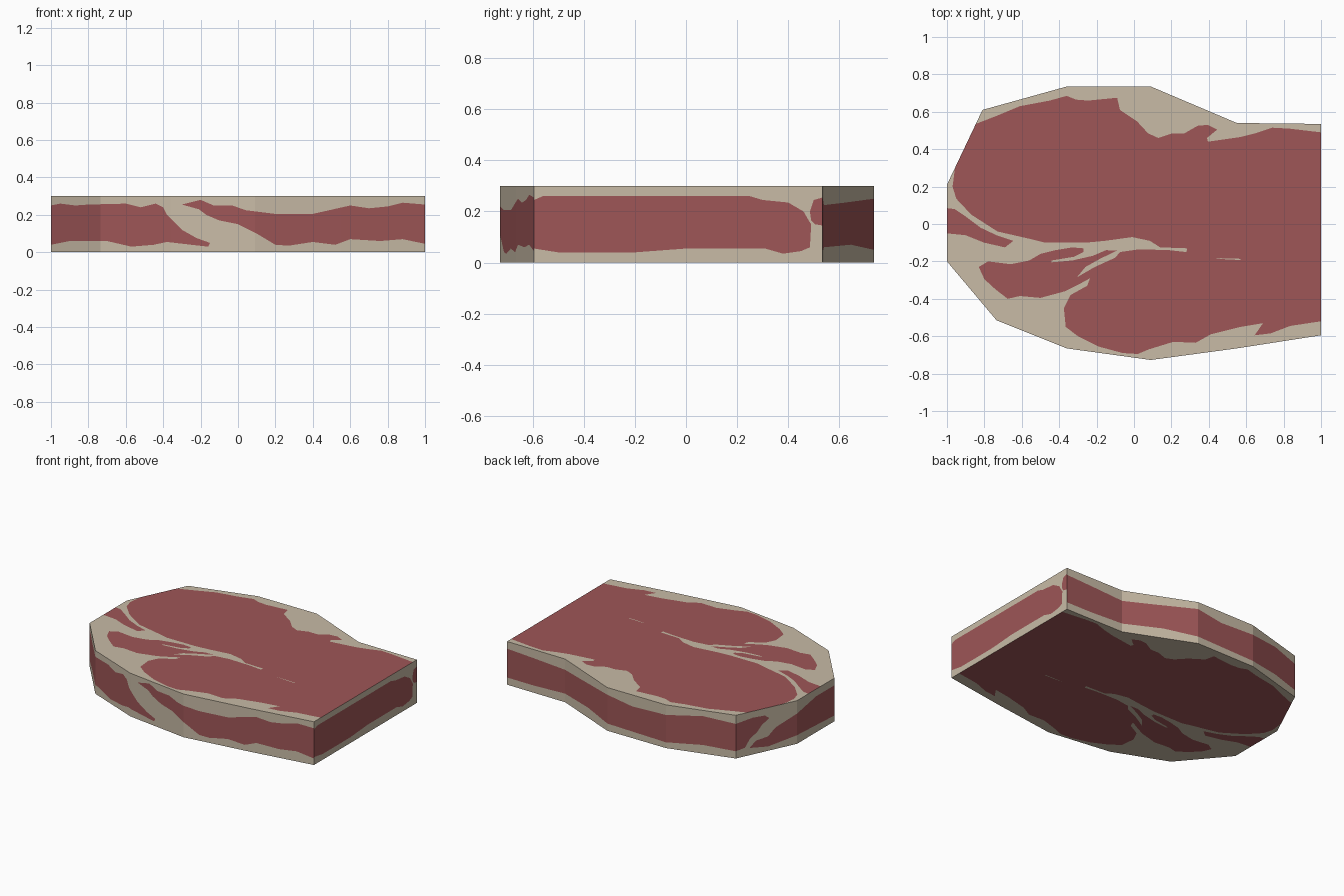
import bpy, bmesh
from mathutils import Vector
from mathutils.geometry import delaunay_2d_cdt

H = 0.30


def material(name, rgb):
    m = bpy.data.materials.new(name)
    m.diffuse_color = (*rgb, 1)
    return m


def inside(p, poly):
    # even-odd point in polygon test
    hit = False
    for (ax, ay), (bx, by) in zip(poly, poly[1:] + poly[:1]):
        if (ay > p[1]) != (by > p[1]) and p[0] < (bx - ax) * (p[1] - ay) / (by - ay) + ax:
            hit = not hit
    return hit


def cut_face(bm, outline, meat, fat, place, normal, splits=()):
    # flat sheet cut along the region outlines; triangles take the region's colour
    pts, edges = [], []
    for poly in [outline, *meat, *fat, *splits]:
        n, k = len(poly), len(pts)
        pts += [Vector(p) for p in poly]
        edges += [(k + i, k + (i + 1) % n) for i in range(n if n > 2 else 1)]
    vs, _, fs, *_ = delaunay_2d_cdt(pts, edges, [], 0, 1e-4)
    made = [bm.verts.new(place(*v)) for v in vs]
    for f in fs:
        c = sum((vs[i] for i in f), Vector((0, 0))) / 3
        if not inside(c, outline):
            continue
        face = bm.faces.new([made[i] for i in f])
        face.normal_update()
        if face.normal.dot(normal) < 0:
            face.normal_flip()
        red = any(inside(c, m) for m in meat) and not any(inside(c, m) for m in fat)
        face.material_index = int(red)


def wall(bm, chain, axis, meat, normal):
    # band of upright panels; regions are given as (coordinate along axis, height)
    chain = sorted(chain, key=lambda p: p[axis])

    def place(u, z):
        for a, b in zip(chain, chain[1:]):
            if u <= b[axis] + 1e-5 or b is chain[-1]:
                t = (u - a[axis]) / (b[axis] - a[axis])
                return (a[0] + (b[0] - a[0]) * t, a[1] + (b[1] - a[1]) * t, z)

    us = [p[axis] for p in chain]
    rect = [(us[0], 0), (us[-1], 0), (us[-1], H), (us[0], H)]
    cut_face(bm, rect, meat, [], place, Vector(normal), [[(u, 0), (u, H)] for u in us[1:-1]])


# slab outline seen from above
front = [(-1, -.2), (-.735, -.515), (-.36, -.665), (.09, -.727), (.55, -.665), (1, -.595)]
back = [(1, .535), (.55, .54), (.09, .735), (-.36, .735), (-.81, .61)]
outline = front + back + [(-1, .21)]

# muscles on the cut faces
upper_muscle = [
    (1, .49), (.83, .51), (.74, .515), (.65, .485), (.57, .465), (.395, .44), (.39, .46),
    (.445, .505), (.395, .53), (.34, .525), (.27, .485), (.205, .485), (.13, .46),
    (.075, .485), (.015, .55), (-.075, .61), (-.09, .675), (-.245, .66), (-.31, .665),
    (-.36, .685), (-.45, .66), (-.61, .63), (-.73, .58), (-.8456, .535), (-.957, .3),
    (-.97, .2), (-.95, .135), (-.87, .05), (-.73, -.04), (-.555, -.08), (-.475, -.1),
    (-.26, -.1), (-.155, -.09), (-.01, -.07), (.085, -.09), (.14, -.125), (.285, -.13),
    (.28, -.15), (1, -.15)]
lower_muscle = [
    (1, -.15), (.28, -.15), (.19, -.14), (.03, -.135), (-.075, -.15), (-.1, -.18),
    (-.21, -.23), (-.305, -.285), (-.26, -.23), (-.18, -.185), (-.09, -.142), (-.15, -.14),
    (-.22, -.17), (-.33, -.195), (-.44, -.205), (-.44, -.195), (-.32, -.175), (-.27, -.15),
    (-.27, -.13), (-.33, -.125), (-.42, -.14), (-.5, -.16), (-.56, -.195), (-.66, -.215),
    (-.78, -.2), (-.83, -.23), (-.8, -.295), (-.74, -.35), (-.675, -.4), (-.61, -.385),
    (-.5, -.395), (-.37, -.36), (-.29, -.32), (-.235, -.29), (-.25, -.33), (-.34, -.38),
    (-.375, -.45), (-.365, -.55), (-.3, -.6), (-.19, -.655), (-.06, -.69), (.02, -.695),
    (.08, -.67), (.21, -.63), (.33, -.635), (.41, -.59), (.57, -.55), (.69, -.53),
    (.645, -.595), (.73, -.585), (.835, -.545), (1, -.52)]
side_muscle = [
    (-1, .085), (-.96, .08), (-.9, .04), (-.82, -.02), (-.735, -.06), (-.645, -.09),
    (-.69, -.125), (-.8, -.1), (-.9, -.06), (-1, -.05)]
fat_fleck = [(.43, -.182), (.57, -.186), (.57, -.192), (.5, -.19)]

# muscle bands on the rim
front_left = [
    (-1, .25), (-.95, .26), (-.87, .25), (-.8, .255), (-.6, .26), (-.52, .24), (-.44, .26),
    (-.4, .24), (-.38, .2), (-.3, .12), (-.22, .075), (-.15, .05), (-.16, .03), (-.25, .04),
    (-.38, .055), (-.45, .04), (-.57, .03), (-.7, .06), (-.9, .06), (-1, .04)]
front_right = [
    (-.3, .255), (-.2, .28), (-.13, .25), (-.03, .25), (.04, .225), (.2, .205), (.4, .205),
    (.6, .25), (.7, .235), (.8, .245), (.88, .265), (1, .255), (1, .045), (.88, .07),
    (.76, .06), (.6, .07), (.52, .04), (.4, .055), (.27, .035), (.2, .04), (.1, .1),
    (0, .15), (-.1, .17), (-.17, .2), (-.21, .23)]
end_large = [
    (-.595, .245), (-.56, .26), (.25, .26), (.3, .245), (.4, .235), (.46, .2), (.48, .165),
    (.49, .15), (.485, .06), (.45, .045), (.38, .035), (.31, .055), (0, .055), (-.2, .04),
    (-.5, .04), (-.595, .055)]
end_small = [(.485, .2), (.5, .245), (.535, .255), (.535, .145), (.505, .15), (.49, .165)]
back_band = [
    (1, .25), (.8, .24), (.55, .225), (.35, .235), (.09, .25), (-.1, .22), (-.36, .23),
    (-.6, .26), (-.81, .24), (-.81, .05), (-.6, .06), (-.36, .04), (.09, .05), (.3, .07),
    (.55, .06), (.8, .05), (1, .05)]
left_upper = [
    (.61, .24), (.5, .255), (.42, .25), (.39, .225), (.44, .19), (.47, .15), (.52, .11),
    (.55, .06), (.61, .05)]
left_lower = [
    (.52, .05), (.48, .09), (.4, .1), (.35, .15), (.28, .18), (.21, .21), (0, .25),
    (-.2, .25), (-.2, .04), (0, .05), (.21, .06), (.4, .03)]

# build the slab
bm = bmesh.new()
for z, up in ((H, 1), (0, -1)):
    cut_face(bm, outline, [upper_muscle, lower_muscle, side_muscle], [fat_fleck],
             lambda x, y, z=z: (x, y, z), Vector((0, 0, up)))
wall(bm, front, 0, [front_left, front_right], (-.1, -1, 0))
wall(bm, [front[-1], back[0]], 1, [end_large, end_small], (1, 0, 0))
wall(bm, back, 0, [back_band], (0, 1, 0))
wall(bm, [back[-1], outline[-1], front[0]], 1, [left_upper, left_lower], (-1, 0, 0))
bmesh.ops.remove_doubles(bm, verts=bm.verts, dist=1e-5)

mesh = bpy.data.meshes.new("steak")
bm.to_mesh(mesh)
bm.free()
mesh.materials.append(material("fat cream", (.578, .497, .381)))
mesh.materials.append(material("meat red", (.342, .093, .095)))
steak = bpy.data.objects.new("steak", mesh)
bpy.context.collection.objects.link(steak)
